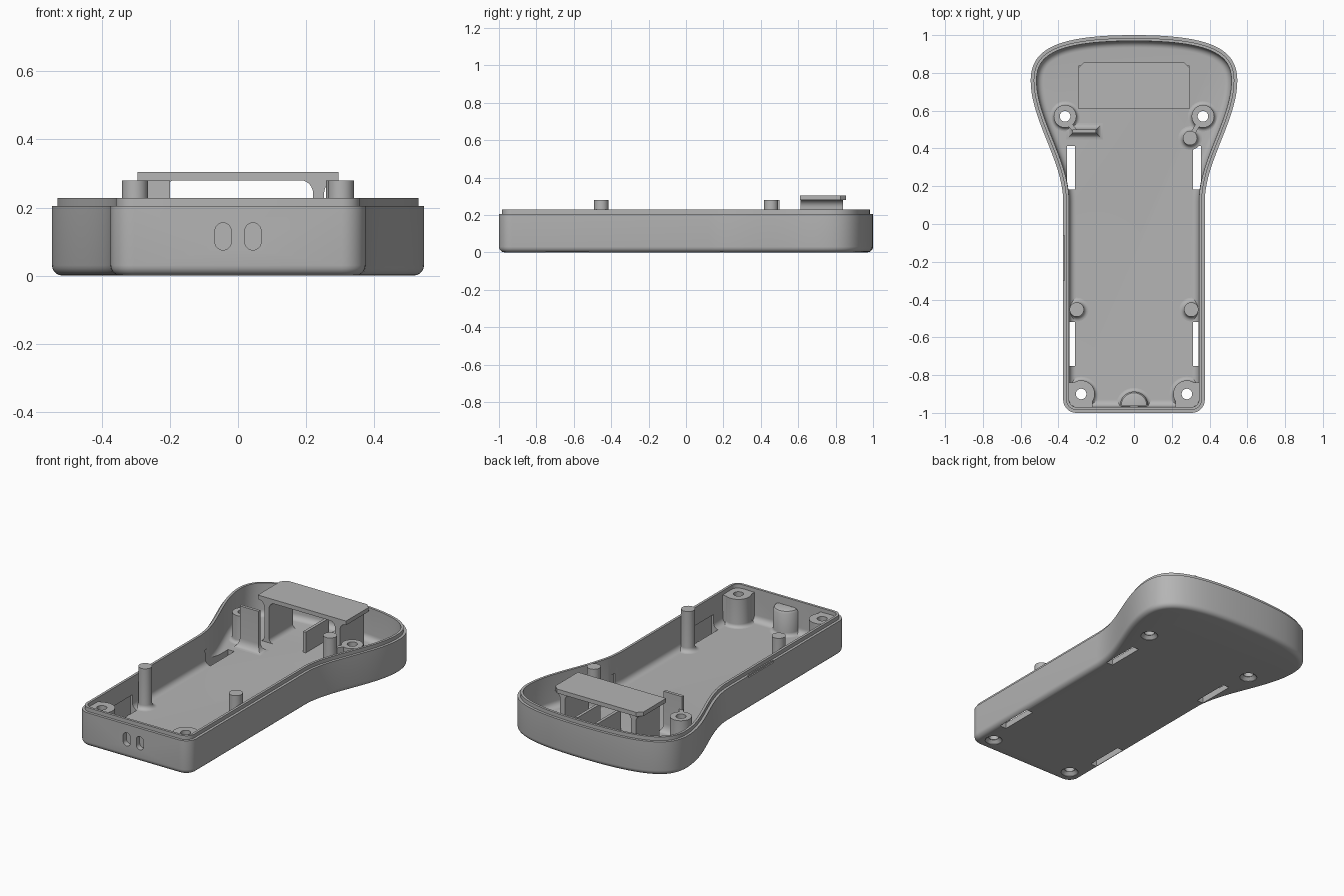
import bpy, bmesh, math
from mathutils import Vector
from mathutils.geometry import interpolate_bezier

cube = bpy.data.objects.get("Cube")
if cube:
    bpy.data.objects.remove(cube)

GREY = (0.46, 0.46, 0.46, 1)
grey = bpy.data.materials.new("plain grey plastic")
grey.use_nodes = True
grey.diffuse_color = GREY
grey.node_tree.nodes["Principled BSDF"].inputs["Base Color"].default_value = GREY


def loft(bm, rings, wrap=False):
    """Skin a stack of equal-length rings, capped or closed into a loop."""
    rows = [[bm.verts.new(p) for p in ring] for ring in rings]
    faces = []
    pairs = list(zip(rows, rows[1:])) + ([(rows[-1], rows[0])] if wrap else [])
    for a, b in pairs:
        for i in range(len(a)):
            j = (i + 1) % len(a)
            faces.append(bm.faces.new((a[i], a[j], b[j], b[i])))
    if not wrap:
        faces += [bm.faces.new(rows[0][::-1]), bm.faces.new(rows[-1])]
    bmesh.ops.recalc_face_normals(bm, faces=faces)


def finish(name, bm):
    me = bpy.data.meshes.new(name)
    bm.to_mesh(me)
    bm.free()
    me.materials.append(grey)
    ob = bpy.data.objects.new(name, me)
    bpy.context.collection.objects.link(ob)
    return ob


def smooth(ob):
    bpy.ops.object.select_all(action='DESELECT')
    ob.select_set(True)
    bpy.context.view_layer.objects.active = ob
    bpy.ops.object.shade_smooth_by_angle(angle=math.radians(35))


def part(name, rings, wrap=False):
    bm = bmesh.new()
    loft(bm, rings, wrap)
    ob = finish(name, bm)
    smooth(ob)
    return ob


def circle(x, y, r, z, n=32):
    return [(x + r * math.cos(math.tau * i / n), y + r * math.sin(math.tau * i / n), z)
            for i in range(n)]


def rect(x0, x1, y0, y1, z):
    return [(x0, y0, z), (x1, y0, z), (x1, y1, z), (x0, y1, z)]


def block(x0, x1, y0, y1, z0, z1):
    return [rect(x0, x1, y0, y1, z0), rect(x0, x1, y0, y1, z1)]


def flare(r, top, spread=0.035, base=0.035):
    """Radius and height steps of a column with a filleted foot."""
    steps = [(r + spread * (1 - math.sin(a)), base + spread * (1 - math.cos(a)))
             for a in (math.pi / 2 * i / 6 for i in range(7))]
    return [(steps[0][0], 0.02)] + steps + [(r, top)]


# Plan outline of the case: straight handle, flared head
half = [(0.305 + 0.07 * math.sin(a), -0.93 - 0.07 * math.cos(a))
        for a in (math.pi / 2 * i / 8 for i in range(9))]
for knots in (((0.375, 0.12), (0.375, 0.33), (0.547, 0.55), (0.547, 0.76)),
              ((0.547, 0.76), (0.547, 0.93), (0.4, 1), (0, 1))):
    curve = interpolate_bezier(*[Vector(k) for k in knots], 25)
    half += [(p.x, p.y) for p in curve if (p.x, p.y) != half[-1]]
outline = [Vector(p) for p in half] + [Vector((-x, y)) for x, y in half[-2::-1]]
outline = [p for i, p in enumerate(outline) if (p - outline[i - 1]).length > 1e-5]


def inset(d, z):
    ring = []
    for i, p in enumerate(outline):
        q = outline[(i + 1) % len(outline)]
        t = ((p - outline[i - 1]).normalized() + (q - p).normalized()).normalized()
        ring.append((p.x - t.y * d, p.y + t.x * d, z))
    return ring


# Shell: rounded underside, outer wall, stepped lip, inner wall, filleted floor
rounded = [(0.03 * (1 - math.sin(a)), 0.03 * (1 - math.cos(a)))
           for a in (math.pi / 2 * i / 5 for i in range(6))]
inner = [(0.033 + 0.034 * (1 - math.cos(a)), 0.035 + 0.034 * (1 - math.sin(a)))
         for a in (math.pi / 2 * i / 6 for i in range(7))]
profile = rounded + [(0, 0.205), (0.016, 0.205), (0.016, 0.228), (0.031, 0.228)] + inner
bm = bmesh.new()
loft(bm, [inset(d, z) for d, z in profile])
shell = finish("case_shell", bm)

# Openings: floor slots, countersunk screw holes, front windows, lip notch
UPPER, LOWER = (0.365, 0.57), (0.28, -0.9)
bm = bmesh.new()
for s in (-1, 1):
    for y0, y1 in ((0.183, 0.412), (-0.752, -0.518)):
        loft(bm, block(s * 0.334 - 0.021, s * 0.334 + 0.021, y0, y1, -0.1, 0.12))
    for x, y in (UPPER, LOWER):
        loft(bm, [circle(s * x, y, r, z) for r, z in
                  ((0.048, -0.05), (0.048, 0.002), (0.028, 0.022), (0.028, 0.12))])
    window = []
    for i in range(24):
        a = math.tau * (i + 0.5) / 24
        rise = 0.016 if math.sin(a) > 0 else -0.016
        window.append((s * 0.044 + 0.024 * math.cos(a), 0.115 + rise + 0.024 * math.sin(a)))
    loft(bm, [[(x, y, z) for x, z in window] for y in (-1.1, -0.955)])
loft(bm, block(-0.4, -0.367, -0.3, -0.06, 0.195, 0.3))
cutter = finish("opening_cutter", bm)
cutter.hide_render = True
mod = shell.modifiers.new("openings", 'BOOLEAN')
mod.object = cutter
mod.solver = 'EXACT'
bpy.context.view_layer.objects.active = shell
bpy.ops.object.modifier_apply(modifier=mod.name)
bpy.data.objects.remove(cutter)
smooth(shell)

# Hollow screw bosses, the lower pair blended into the corners
for s, side in ((-1, "right"), (1, "left")):
    for label, (x, y), r, top in (("upper", UPPER, 0.06, 0.2), ("lower", LOWER, 0.072, 0.205)):
        steps = flare(r, top, 0.02) + [(0.028, top), (0.028, 0.02)]
        part(f"{label}_screw_boss_{side}", [circle(s * x, y, q, z) for q, z in steps], True)
    xs = sorted((s * 0.315, s * 0.355))
    part(f"corner_fill_side_{side}", block(*xs, -0.96, -0.84, 0.02, 0.204))
    xs = sorted((s * 0.22, s * 0.33))
    part(f"corner_fill_front_{side}", block(*xs, -0.975, -0.935, 0.02, 0.204))

# Tall support posts with filleted feet
for name, x, y in (("front_post_right", -0.303, -0.453), ("front_post_left", 0.303, -0.453),
                   ("rear_post_left", 0.297, 0.455)):
    part(name, [circle(x, y, r, z) for r, z in flare(0.038, 0.28, 0.025)])


def web(name, a, b, top, t=0.012):
    a, b = Vector(a), Vector(b)
    n = (b - a).orthogonal().normalized() * t
    part(name, [[(*p, z) for p in (a - n, b - n, b + n, a + n)] for z in (0.02, top)])


web("post_web", (0.305, 0.47), (0.335, 0.521), 0.2)
web("plate_web", (-0.31, 0.49), (-0.335, 0.521), 0.2)

# Upright locating plate with a spreading foot
plate = []
for i in range(7):
    a = math.pi / 2 * i / 6
    d, z = 0.035 * (1 - math.sin(a)), 0.035 + 0.05 * (1 - math.cos(a))
    plate.append(rect(-0.325 - d, -0.2 + d, 0.482 - d, 0.5 + d, z))
part("locating_plate", plate + [rect(-0.325, -0.2, 0.482, 0.5, 0.28)])

# Raised bridge with chamfered rear corners
deck = [(-0.295, 0.61), (0.295, 0.61), (0.295, 0.825), (0.265, 0.855),
        (-0.265, 0.855), (-0.295, 0.825)]
part("bridge_deck", [[(x, y, z) for x, y in deck] for z in (0.28, 0.305)])

# Bridge legs: thin walls flaring into the floor and the deck
arc = [math.pi / 2 * i / 6 for i in range(7)]
side = [(0.016 + 0.03 * (1 - math.sin(a)), 0.034 + 0.03 * (1 - math.cos(a))) for a in arc]
side += [(0.016 + 0.04 * (1 - math.cos(a)), 0.241 + 0.04 * math.sin(a)) for a in arc]
for s, name in ((-1, "bridge_leg_right"), (1, "bridge_leg_left")):
    section = [(s * 0.237 + d, z) for d, z in side] + [(s * 0.237 - d, z) for d, z in side[::-1]]
    part(name, [[(x, y, z) for x, z in section] for y in (0.612, 0.84)])

# Low ribs beneath the bridge
for i, x in enumerate((0.01, 0.145)):
    part(f"floor_rib_{i + 1}", block(x - 0.009, x + 0.009, 0.62, 0.84, 0.02, 0.16))

# Half-round housing behind the front windows
housing = []
for r, z in flare(0.075, 0.17, 0.02) + [(0.068, 0.182), (0.055, 0.187)]:
    housing.append([(r * math.cos(a), -0.962 + r * math.sin(a), z)
                    for a in (math.pi * i / 16 for i in range(17))])
part("window_housing", housing)
